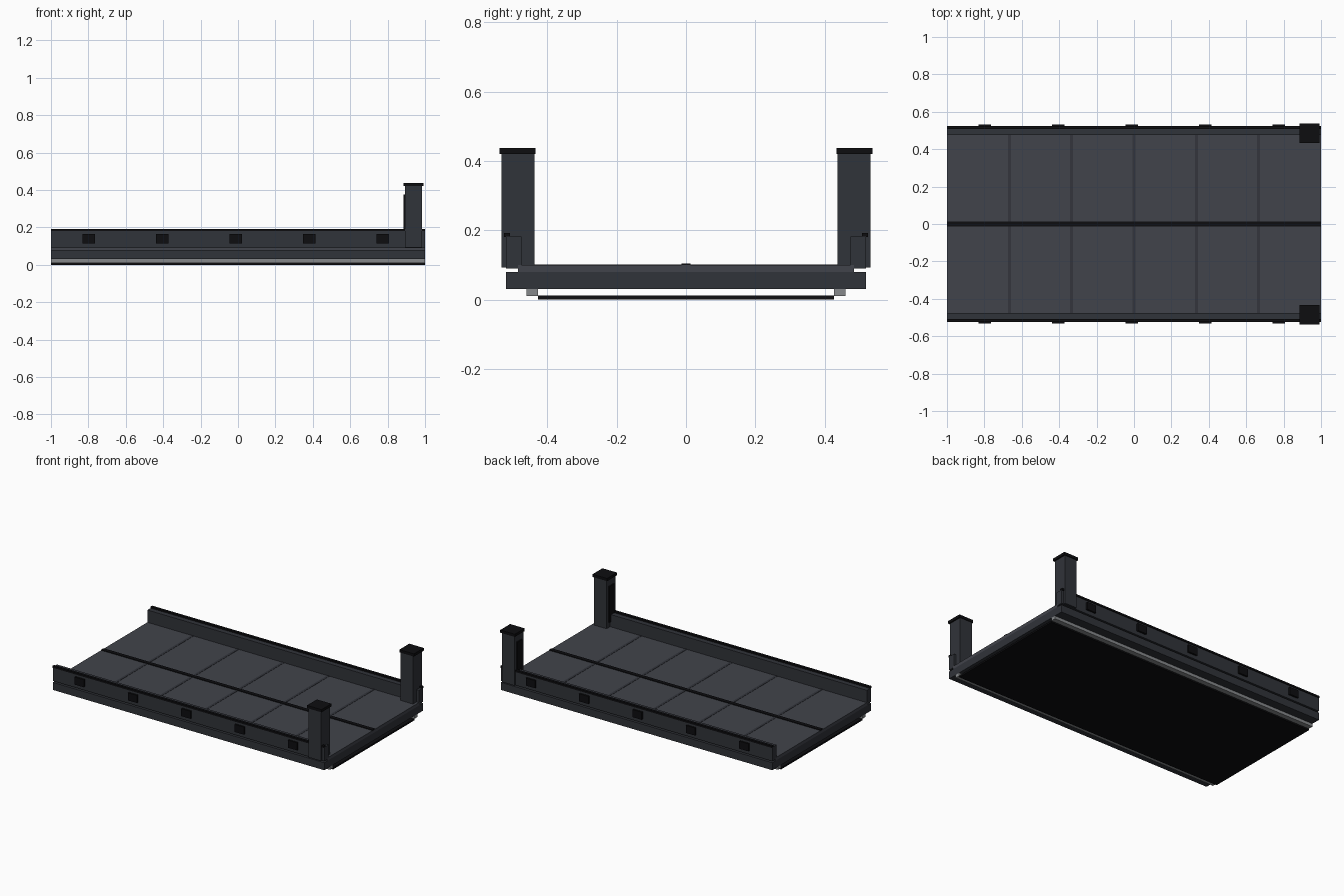
import bpy, bmesh

if "Cube" in bpy.data.objects:
    bpy.data.objects.remove(bpy.data.objects["Cube"])


def material(name, rgb):
    m = bpy.data.materials.new(name)
    m.diffuse_color = (*rgb, 1)
    m.use_nodes = True
    m.node_tree.nodes["Principled BSDF"].inputs["Base Color"].default_value = m.diffuse_color
    return m


FRAME = material("dark_frame", (0.03, 0.033, 0.041))
DECK = material("deck_grey", (0.053, 0.057, 0.070))
RIB = material("rib_grey", (0.033, 0.036, 0.045))
BLACK = material("black_rubber", (0.004, 0.004, 0.005))
STEEL = material("slide_steel", (0.24, 0.25, 0.26))


def box(name, x, y, z, mat):
    """Box from (min, max) ranges on each axis."""
    bm = bmesh.new()
    bmesh.ops.create_cube(bm, size=1)
    for v in bm.verts:
        v.co = [r[0] if c < 0 else r[1] for c, r in zip(v.co, (x, y, z))]
    me = bpy.data.meshes.new(name)
    bm.to_mesh(me)
    bm.free()
    me.materials.append(mat)
    ob = bpy.data.objects.new(name, me)
    bpy.context.collection.objects.link(ob)
    return ob


def pair(name, x, y, z, mat):
    """Box on the left side and its mirror on the right side (y range positive)."""
    box(name + "_back", x, y, z, mat)
    box(name + "_front", x, (-y[1], -y[0]), z, mat)


FULL = (-1, 1)

# Base plate, slides, frame and deck
box("base_plate", FULL, (-0.427, 0.427), (0, 0.011), BLACK)
pair("slide_rail", FULL, (0.427, 0.46), (0.010, 0.03), STEEL)
box("frame", FULL, (-0.52, 0.52), (0.03, 0.08), FRAME)
box("deck", FULL, (-0.485, 0.485), (0.08, 0.10), DECK)

# Deck ribs and centre strip
for i in range(5):
    x = (i - 2) / 3
    box(f"deck_rib_{i}", (x - 0.008, x + 0.008), (-0.478, 0.478), (0.095, 0.1015), RIB)
box("centre_strip", FULL, (-0.013, 0.013), (0.095, 0.104), BLACK)

# Side walls with rubber edge and outer pads
pair("side_wall", FULL, (0.475, 0.52), (0.09, 0.182), FRAME)
pair("wall_edge", FULL, (0.508, 0.525), (0.18, 0.192), BLACK)
for i in range(5):
    x = -0.798 + i * 0.393
    pair(f"side_pad_{i}", (x - 0.034, x + 0.034), (0.515, 0.532), (0.115, 0.165), BLACK)

# Corner posts with caps and inner guide strips
pair("post", (0.892, 0.983), (0.438, 0.532), (0.092, 0.42), FRAME)
pair("post_cap", (0.885, 0.992), (0.434, 0.538), (0.42, 0.438), BLACK)
pair("post_strip", (0.884, 0.895), (0.46, 0.51), (0.135, 0.375), BLACK)
